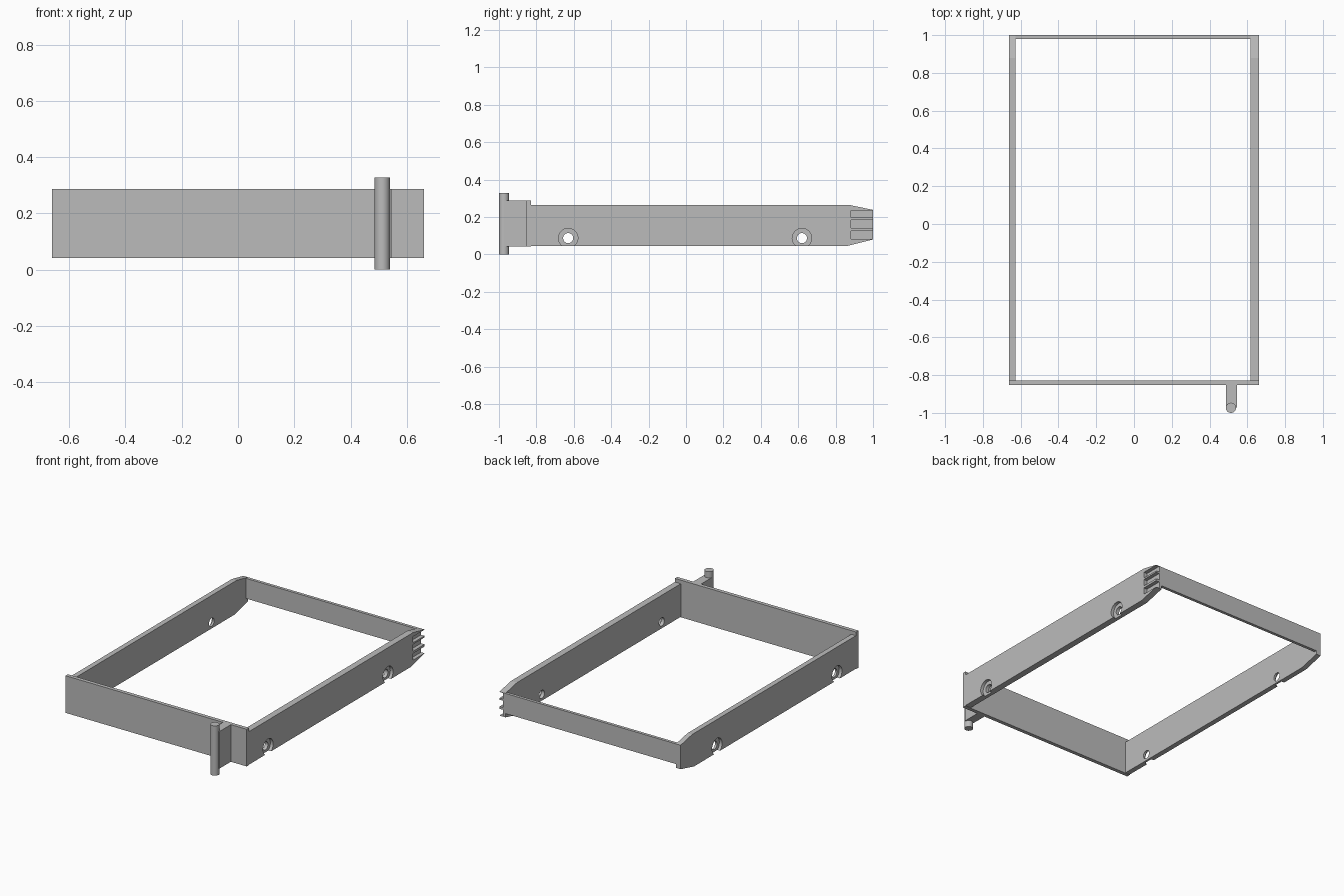
import bpy
import bmesh
import math
from mathutils import Matrix

if "Cube" in bpy.data.objects:
    bpy.data.objects.remove(bpy.data.objects["Cube"], do_unlink=True)

grey = bpy.data.materials.new("plain grey")
grey.use_nodes = True
colour = (0.5, 0.5, 0.5, 1)
grey.diffuse_color = colour
grey.node_tree.nodes["Principled BSDF"].inputs["Base Color"].default_value = colour


def finish(name, bm):
    bmesh.ops.recalc_face_normals(bm, faces=bm.faces)
    mesh = bpy.data.meshes.new(name)
    bm.to_mesh(mesh)
    bm.free()
    mesh.materials.append(grey)
    ob = bpy.data.objects.new(name, mesh)
    bpy.context.collection.objects.link(ob)
    return ob


def box(name, low, high):
    bm = bmesh.new()
    bmesh.ops.create_cube(bm, size=1)
    for v in bm.verts:
        v.co = [(a + b) / 2 + c * (b - a) for a, b, c in zip(low, high, v.co)]
    return finish(name, bm)


def cylinder(name, centre, radius, depth, axis="Z"):
    bm = bmesh.new()
    turn = Matrix.Rotation(math.pi / 2, 4, "Y") if axis == "X" else Matrix()
    bmesh.ops.create_cone(bm, cap_ends=True, segments=32, radius1=radius, radius2=radius,
                          depth=depth, matrix=Matrix.Translation(centre) @ turn)
    return finish(name, bm)


def cut(target, cutter):
    cutter.hide_render = True
    cutter.hide_viewport = True
    mod = target.modifiers.new(cutter.name, "BOOLEAN")
    mod.operation = "DIFFERENCE"
    mod.solver = "EXACT"
    mod.object = cutter


def smooth(ob):
    bpy.ops.object.select_all(action="DESELECT")
    ob.select_set(True)
    bpy.context.view_layer.objects.active = ob
    bpy.ops.object.shade_smooth_by_angle(angle=math.radians(30))


# Side rails with tapered rear ends
profile = [(-0.83, 0.045), (0.86, 0.045), (1, 0.08), (1, 0.238), (0.88, 0.263), (-0.83, 0.263)]
rails = {}
for name, inner, outer in (("left_rail", 0.618, 0.661), ("right_rail", -0.627, -0.661)):
    bm = bmesh.new()
    face = bm.faces.new([bm.verts.new((inner, y, z)) for y, z in profile])
    made = bmesh.ops.extrude_face_region(bm, geom=[face])["geom"]
    bmesh.ops.translate(bm, vec=(outer - inner, 0, 0),
                        verts=[g for g in made if isinstance(g, bmesh.types.BMVert)])
    rail = rails[name] = finish(name, bm)

    # Screw holes with counterbores that break through the lower edge
    for i, y in enumerate((-0.63, 0.62)):
        cut(rail, cylinder(f"{name}_hole_cutter_{i}", (outer, y, 0.087), 0.027, 0.2, "X"))
        cut(rail, cylinder(f"{name}_recess_cutter_{i}", (outer, y, 0.087), 0.052, 0.04, "X"))

# Crossing panels
box("front_panel", (-0.661, -0.853, 0.042), (0.661, -0.828, 0.287))
back = box("back_panel", (-0.645, 0.98, 0.105), (0.636, 1, 0.238))

# Grip slots at the rear of one rail
for i, (low, high) in enumerate(((0.081, 0.125), (0.14, 0.185), (0.196, 0.236))):
    cut(rails["left_rail"], box(f"slot_cutter_{i}", (0.636, 0.882, low), (0.7, 1.05, high)))

# Handle: web plate and upright rod
box("handle_web", (0.487, -0.972, 0.042), (0.545, -0.85, 0.287))
smooth(cylinder("handle_rod", (0.513, -0.973, 0.164), 0.027, 0.328))
